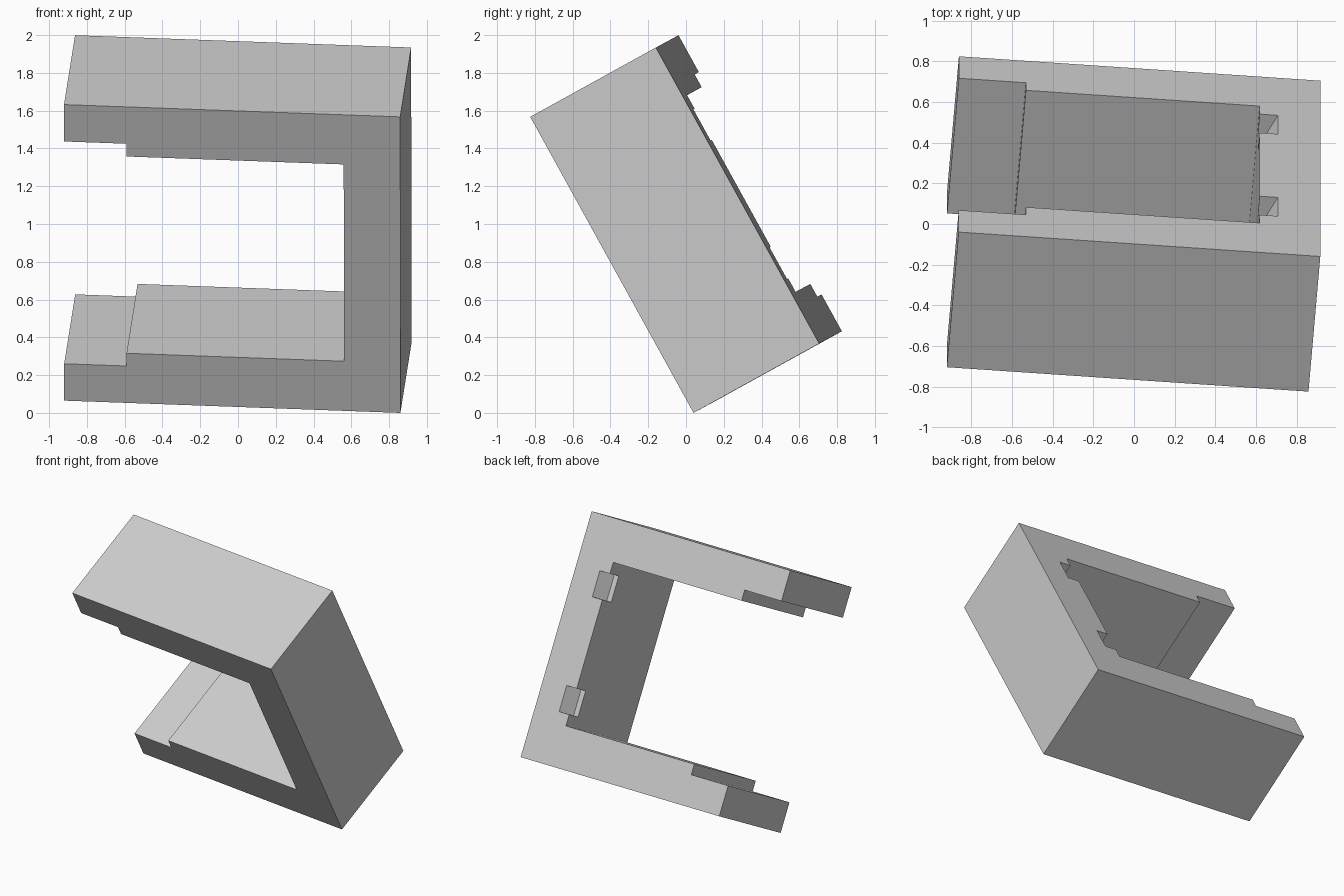
import bpy
import bmesh
from mathutils import Matrix, Vector

cube = bpy.data.objects.get("Cube")
if cube:
    bpy.data.objects.remove(cube, do_unlink=True)

# Bracket sizes in its own frame: x along the arms, y depth, z height
WIDTH, DEPTH, HEIGHT = 1.785, 0.762, 1.79
ARM, TIP, STEP = 0.30, 0.223, 0.331
WEB = WIDTH - ARM

grey = bpy.data.materials.new("plain grey")
grey.use_nodes = True
colour = (0.6, 0.6, 0.6, 1)
grey.diffuse_color = colour
grey.node_tree.nodes["Principled BSDF"].inputs["Base Color"].default_value = colour


def prism(name, points, sweep):
    """Extrude a flat outline along a vector into a solid object."""
    bm = bmesh.new()
    face = bm.faces.new([bm.verts.new(p) for p in points])
    result = bmesh.ops.extrude_face_region(bm, geom=[face])
    verts = [g for g in result["geom"] if isinstance(g, bmesh.types.BMVert)]
    bmesh.ops.translate(bm, verts=verts, vec=sweep)
    bmesh.ops.recalc_face_normals(bm, faces=bm.faces)
    mesh = bpy.data.meshes.new(name)
    bm.to_mesh(mesh)
    bm.free()
    mesh.materials.append(grey)
    obj = bpy.data.objects.new(name, mesh)
    bpy.context.collection.objects.link(obj)
    return obj


# C-shaped body: lower arm outline, mirrored for the upper arm
lower = [(WIDTH, 0), (0, 0), (0, TIP), (STEP, TIP), (STEP, ARM), (WEB, ARM)]
upper = [(x, HEIGHT - z) for x, z in reversed(lower)]
bracket = prism("bracket", [(x, 0, z) for x, z in lower + upper], (0, DEPTH, 0))

# Two ramped notches in the back inner edge of the web
SLOT, GAP, DEEP = 0.19, 0.082, 0.11
ramp = [(WEB + 0.104, 0.03), (WEB + 0.04, -DEEP),
        (WEB - 0.05, -DEEP), (WEB - 0.05, 0.03)]
for base in (ARM + GAP, HEIGHT - ARM - GAP - SLOT):
    cutter = prism("notch_cutter", [(x, DEPTH + y, base) for x, y in ramp], (0, 0, SLOT))
    cutter.hide_render = True
    cut = bracket.modifiers.new("notch", "BOOLEAN")
    cut.operation = "DIFFERENCE"
    cut.solver = "EXACT"
    cut.object = cutter
    bpy.context.view_layer.objects.active = bracket
    bpy.ops.object.modifier_apply(modifier=cut.name)
    bpy.data.objects.remove(cutter, do_unlink=True)

# Tilt the finished bracket into place
along = Vector((1.78, -0.12, -0.065)).normalized()
up = along.cross(Vector((0.06, 0.665, 0.367))).normalized()
back = up.cross(along)
turn = Matrix((along, back, up)).transposed().to_4x4()
bracket.matrix_world = Matrix.Translation((-0.92, 0.16, 0.065)) @ turn
